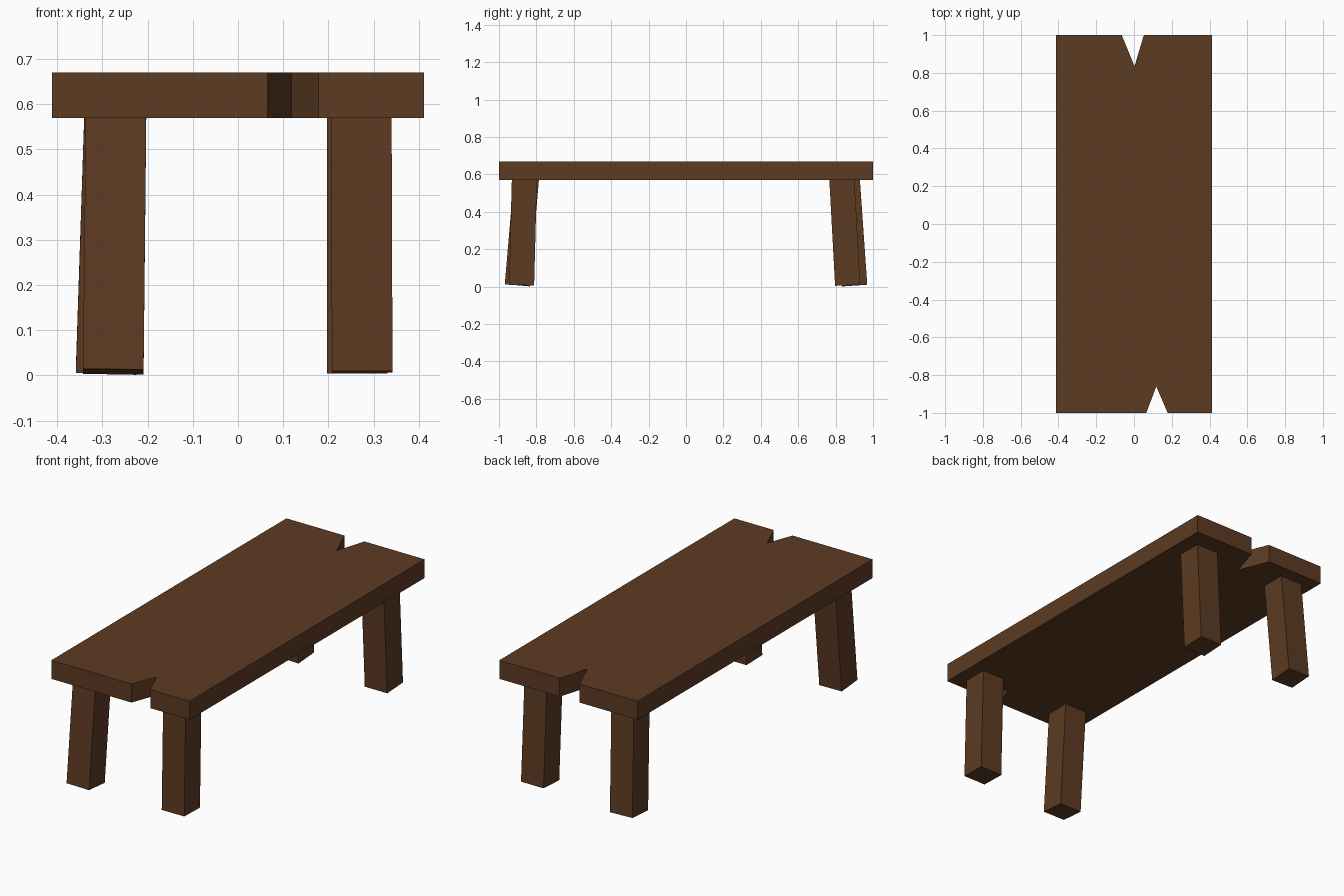
import bpy
import bmesh
from mathutils import Vector, Matrix

cube = bpy.data.objects.get("Cube")
if cube:
    bpy.data.objects.remove(cube, do_unlink=True)

# Single wood colour
wood = bpy.data.materials.new("dark_brown_wood")
wood.use_nodes = True
colour = (0.107, 0.043, 0.016, 1)
wood.diffuse_color = colour
wood.node_tree.nodes["Principled BSDF"].inputs["Base Color"].default_value = colour

TOP_Z, UNDER_Z, LEG_W = 0.67, 0.57, 0.134


def add_object(name, bm):
    bmesh.ops.recalc_face_normals(bm, faces=bm.faces)
    mesh = bpy.data.meshes.new(name)
    bm.to_mesh(mesh)
    bm.free()
    mesh.materials.append(wood)
    obj = bpy.data.objects.new(name, mesh)
    bpy.context.collection.objects.link(obj)
    return obj


def add_leg(name, top, foot):
    """Square post whose axis runs from the foot centre to the top centre."""
    top, foot = Vector((*top, UNDER_Z + 0.01)), Vector((*foot, 0.008))
    axis = top - foot
    z = axis.normalized()
    y = z.cross(Vector((1, 0, 0))).normalized()
    x = y.cross(z)
    turn = Matrix((x, y, z)).transposed().to_4x4()
    size = Matrix.Diagonal((LEG_W, LEG_W, axis.length, 1))
    bm = bmesh.new()
    bmesh.ops.create_cube(bm, size=1,
                          matrix=Matrix.Translation((top + foot) / 2) @ turn @ size)
    add_object(name, bm)


# Plank top: outline with a split notch at each end, extruded to thickness
outline = [(-0.412, -1), (0.065, -1), (0.118, -0.86), (0.178, -1), (0.412, -1),
           (0.412, 1), (0.052, 1), (0.003, 0.835), (-0.065, 1), (-0.412, 1)]
bm = bmesh.new()
face = bm.faces.new([bm.verts.new((x, y, UNDER_Z)) for x, y in outline])
raised = bmesh.ops.extrude_face_region(bm, geom=[face])["geom"]
bmesh.ops.translate(bm, vec=(0, 0, TOP_Z - UNDER_Z),
                    verts=[v for v in raised if isinstance(v, bmesh.types.BMVert)])
add_object("table_top", bm)

# Slightly crooked, splayed legs
add_leg("front_left_leg", (0.273, -0.864), (0.275, -0.879))
add_leg("front_right_leg", (-0.270, -0.853), (-0.276, -0.902))
add_leg("back_left_leg", (0.264, 0.833), (0.264, 0.864))
add_leg("back_right_leg", (-0.273, 0.862), (-0.292, 0.902))
